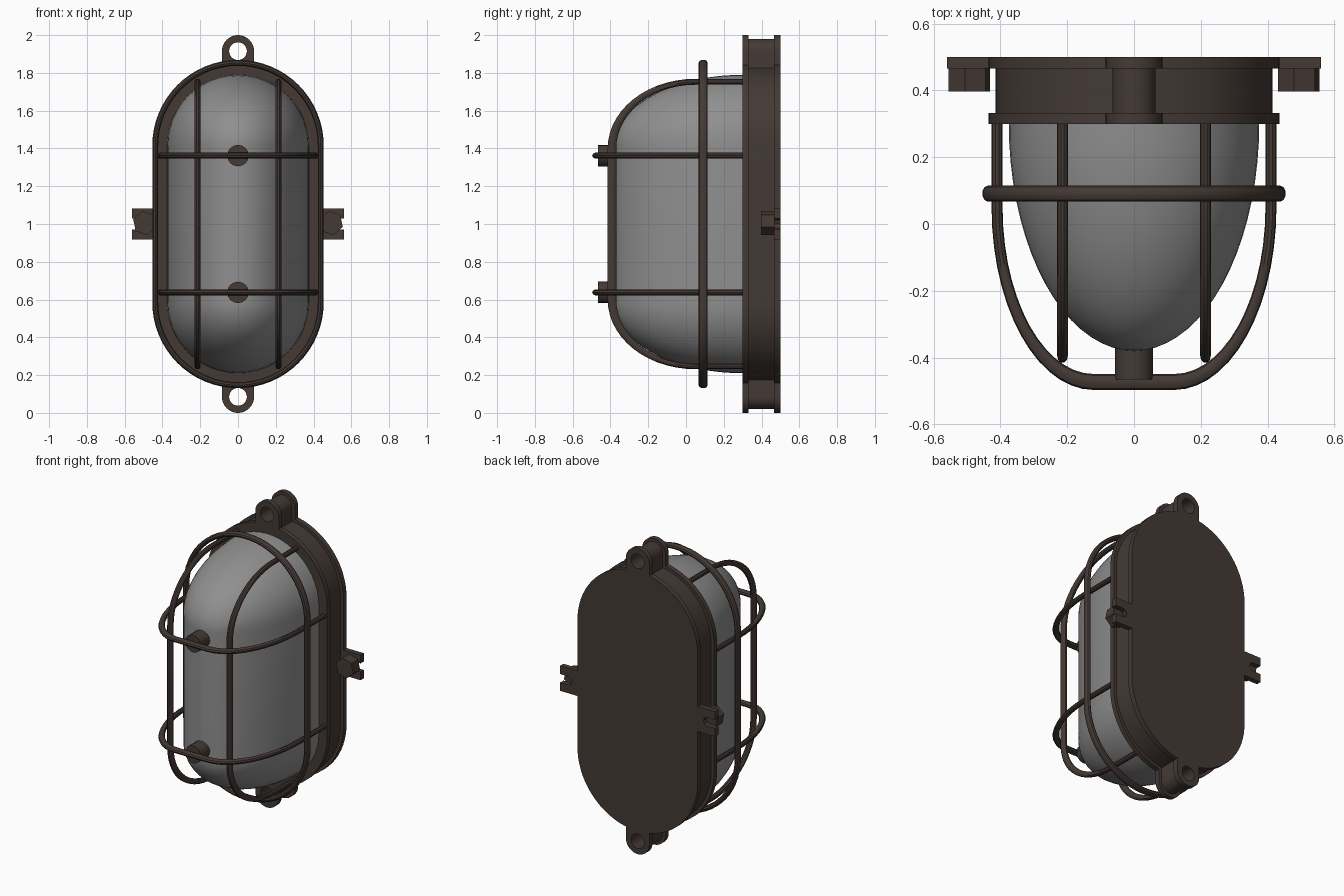
import bpy, bmesh
from math import sin, cos, pi, acos, radians
from mathutils import Matrix

old = bpy.data.objects.get("Cube")
if old:
    bpy.data.objects.remove(old, do_unlink=True)

MID = 1.0        # height of the lamp centre
HALF = 0.415     # half length of the straight sides
LUG_Z = 0.915    # lug centre above the lamp centre
STRETCH = 1.45   # wires are oval, deeper along y


def material(name, rgb):
    m = bpy.data.materials.new(name)
    m.use_nodes = True
    m.diffuse_color = (*rgb, 1)
    m.node_tree.nodes["Principled BSDF"].inputs["Base Color"].default_value = (*rgb, 1)
    return m


BRONZE = material("dark bronze", (0.058, 0.042, 0.036))
GLASS = material("grey glass", (0.28, 0.275, 0.275))


def finish(ob, mat, angle=35):
    """Weld, colour and shade a mesh object."""
    bm = bmesh.new()
    bm.from_mesh(ob.data)
    bmesh.ops.remove_doubles(bm, verts=bm.verts, dist=0.0005)
    bmesh.ops.dissolve_degenerate(bm, edges=bm.edges, dist=0.0005)
    bmesh.ops.recalc_face_normals(bm, faces=bm.faces)
    bm.to_mesh(ob.data)
    bm.free()
    ob.data.materials.clear()
    ob.data.materials.append(mat)
    bpy.ops.object.select_all(action='DESELECT')
    ob.select_set(True)
    bpy.context.view_layer.objects.active = ob
    bpy.ops.object.shade_smooth_by_angle(angle=radians(angle))


def add_mesh(name, bm, mat):
    me = bpy.data.meshes.new(name)
    bm.to_mesh(me)
    bm.free()
    ob = bpy.data.objects.new(name, me)
    bpy.context.collection.objects.link(ob)
    finish(ob, mat)


def add_curve(name, dims, loops, matrix, cyclic=True, **settings):
    """Make a curve from point loops and turn it into a bronze mesh."""
    cu = bpy.data.curves.new(name, 'CURVE')
    cu.dimensions = dims
    for key, value in settings.items():
        setattr(cu, key, value)
    for loop in loops:
        sp = cu.splines.new('POLY')
        sp.points.add(len(loop) - 1)
        for p, co in zip(sp.points, loop):
            p.co = (*co, 1)
        sp.use_cyclic_u = cyclic
    ob = bpy.data.objects.new(name, cu)
    bpy.context.collection.objects.link(ob)
    bpy.ops.object.select_all(action='DESELECT')
    ob.select_set(True)
    bpy.context.view_layer.objects.active = ob
    bpy.ops.object.convert(target='MESH')
    ob = bpy.context.object
    ob.name = name
    ob.data.transform(matrix)
    finish(ob, BRONZE)


def arc(cx, cy, rx, ry, a0, a1, n):
    return [(cx + rx * cos(a0 + (a1 - a0) * i / n),
             cy + ry * sin(a0 + (a1 - a0) * i / n)) for i in range(n + 1)]


def mirrored(quarter):
    """Full outline from the +x +z quarter, listed from the side to the top."""
    top = quarter + [(-x, z) for x, z in reversed(quarter)]
    pts = top + [(-x, -z) for x, z in top]
    return [p for i, p in enumerate(pts)
            if abs(p[0] - pts[i - 1][0]) + abs(p[1] - pts[i - 1][1]) > 1e-5]


def housing_layer(name, radius, lug, y0, y1, side=()):
    """Rounded plate with a pierced lug at the top and bottom."""
    quarter = list(side) + arc(0, HALF, radius, radius, 0, acos(lug / radius), 16)
    quarter += arc(0, LUG_Z, lug, lug, 0, pi / 2, 10)
    holes = [arc(0, s * LUG_Z, 0.047, 0.047, 0, 2 * pi * 23 / 24, 23) for s in (1, -1)]
    loops = [[(x, z, 0) for x, z in loop] for loop in [mirrored(quarter)] + holes]
    place = Matrix.Translation((0, (y0 + y1) / 2, MID)) @ Matrix.Rotation(pi / 2, 4, 'X')
    add_curve(name, '2D', loops, place, fill_mode='BOTH', extrude=(y1 - y0) / 2)


def wire(name, pts, cyclic=False):
    squeezed = [(x, y / STRETCH, z) for x, y, z in pts]
    place = Matrix.Translation((0, 0, MID)) @ Matrix.Diagonal((1, STRETCH, 1, 1))
    add_curve(name, '3D', [squeezed], place, cyclic, bevel_depth=0.0165,
              bevel_resolution=3, use_fill_caps=True)


# Housing: front flange, recessed body, back plate with slotted side tabs
housing_layer("front_flange", 0.435, 0.085, 0.30, 0.332)
housing_layer("housing_body", 0.415, 0.064, 0.33, 0.468)
tab = [(0.475, 0), (0.483, 0.02), (0.5, 0.028), (0.56, 0.028), (0.56, 0.082), (0.435, 0.082)]
housing_layer("back_plate", 0.435, 0.085, 0.466, 0.50, tab)

# Glass dome: stadium rings shrinking along a quarter ellipse
bm = bmesh.new()
rings = []
for i in range(19):
    t = pi / 2 * i / 18
    r = 0.375 * cos(t)
    outline = arc(0, HALF, r, r, 0, pi, 24) + arc(0, -HALF, r, r, pi, 2 * pi, 24)
    rings.append([bm.verts.new((x, 0.302 - 0.682 * sin(t), MID + z)) for x, z in outline])
for a, b in zip(rings, rings[1:]):
    for j in range(len(a)):
        k = (j + 1) % len(a)
        bm.faces.new((a[j], a[k], b[k], b[j]))
add_mesh("glass_dome", bm, GLASS)

# Guard: two upright hoops
bend = arc(0.05, 0.40, -0.442, 0.353, pi / 2, 0, 14)
half = [(0.31, 0.753)] + bend
for side, x in (("left", 0.214), ("right", -0.214)):
    pts = [(x, y, z) for y, z in half] + [(x, y, -z) for y, z in reversed(half)]
    wire(side + "_upright_wire", pts)

# Guard: two level hoops
bend = arc(0.12, 0.05, 0.29, -0.523, 0, pi / 2, 14)
half = [(0.41, 0.31)] + bend
for level, z in (("upper", 0.362), ("lower", -0.362)):
    pts = [(x, y, z) for x, y in half] + [(-x, y, z) for x, y in reversed(half)]
    wire(level + "_level_wire", pts)

# Guard: ring around the glass
wire("guard_ring", [(x, 0.091, z) for x, z in mirrored(arc(0, HALF, 0.438, 0.438, 0, pi / 2, 16))],
     cyclic=True)


def peg(name, x, z, y0, y1, radius, sides, turn=0):
    bm = bmesh.new()
    place = (Matrix.Translation((x, (y0 + y1) / 2, z)) @ Matrix.Rotation(pi / 2, 4, 'X')
             @ Matrix.Rotation(turn, 4, 'Z'))
    bmesh.ops.create_cone(bm, cap_ends=True, segments=sides, radius1=radius,
                          radius2=radius, depth=y1 - y0, matrix=place)
    add_mesh(name, bm, BRONZE)


# Posts between the glass and the level hoops
for level, s in (("upper", 1), ("lower", -1)):
    peg(level + "_post", 0, MID + s * 0.362, -0.465, -0.34, 0.057, 16)

# Hexagonal nuts on the side tabs
for side, s in (("left", 1), ("right", -1)):
    peg(side + "_nut", s * 0.493, MID + 0.005, 0.397, 0.468, 0.065, 6, radians(12))
